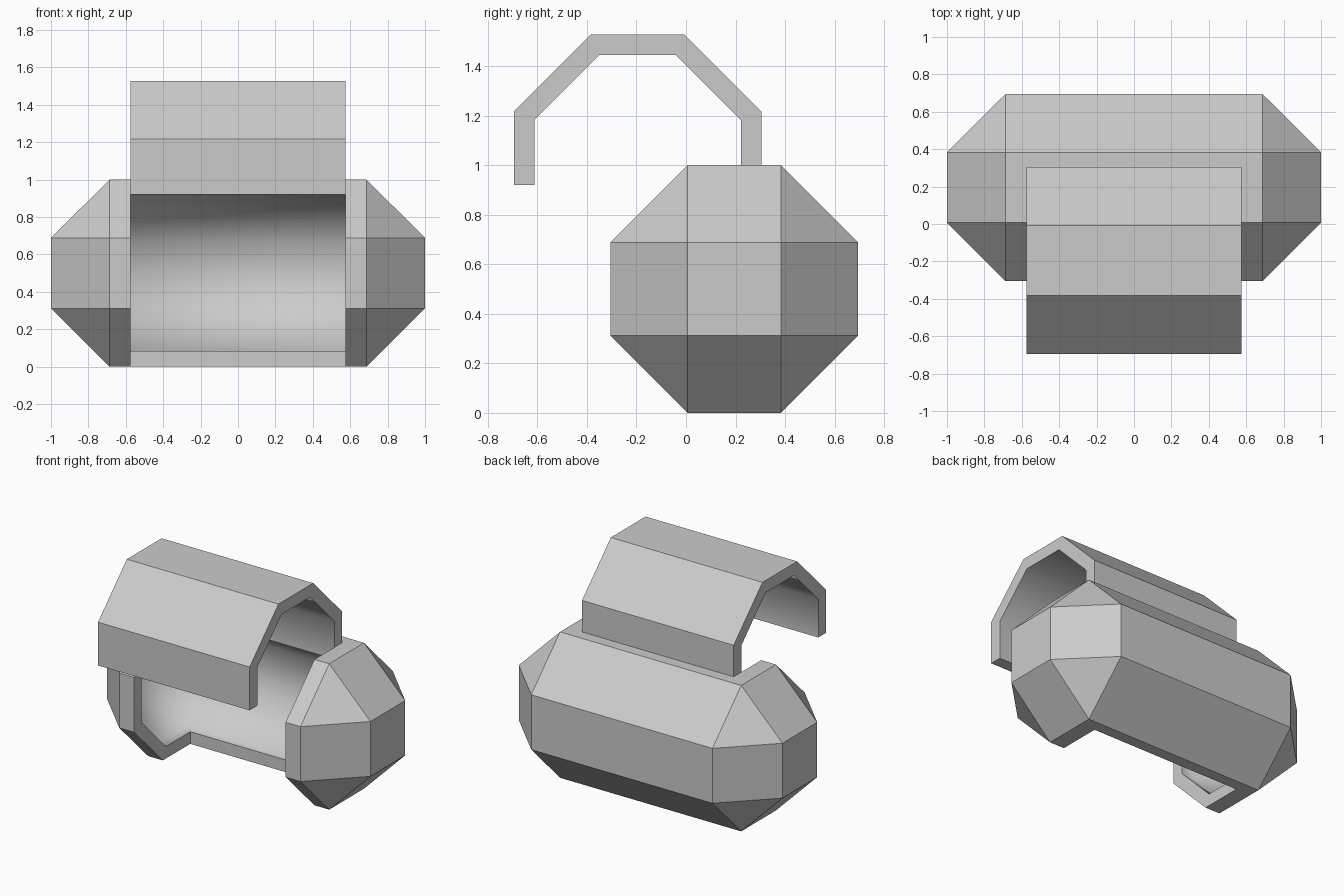
import bpy, bmesh

if "Cube" in bpy.data.objects:
    bpy.data.objects.remove(bpy.data.objects["Cube"])

HALF, FLAT = 0.5, 0.188      # octagon half extent and half side
THICK, INSET = 0.083, 0.034  # wall thickness and matching corner shift
BODY_Y, BODY_Z = 0.195, 0.5
LID_Y, LID_Z = -0.195, 1.028
OPEN_X, CUT_Y, LID_BOTTOM = 0.575, 0.304, 0.919


def make_object(name, bm, smooth=False):
    mesh = bpy.data.meshes.new(name)
    bmesh.ops.recalc_face_normals(bm, faces=bm.faces[:])
    for f in bm.faces:
        f.smooth = f.smooth or smooth
    bm.to_mesh(mesh)
    bm.free()
    obj = bpy.data.objects.new(name, mesh)
    bpy.context.collection.objects.link(obj)
    return obj


def capsule(name, end, shoulder, half, flat, smooth=False):
    """Faceted octagonal capsule lying along x."""
    bm = bmesh.new()
    for s in (-1, 1):
        for a in (-1, 1):
            for b in (-1, 1):
                for x, y, z in ((end, flat, flat), (shoulder, half, flat), (shoulder, flat, half)):
                    bm.verts.new((s * x, BODY_Y + a * y, BODY_Z + b * z))
    bmesh.ops.convex_hull(bm, input=bm.verts[:])
    bmesh.ops.dissolve_limit(bm, angle_limit=0.02, verts=bm.verts[:], edges=bm.edges[:])
    return make_object(name, bm, smooth)


def subtract(obj, cutter):
    mod = obj.modifiers.new("cut", 'BOOLEAN')
    mod.operation, mod.solver, mod.object = 'DIFFERENCE', 'EXACT', cutter
    bpy.context.view_layer.objects.active = obj
    bpy.ops.object.modifier_apply(modifier=mod.name)
    bpy.data.objects.remove(cutter)


# hollow body: outer capsule minus smooth-shaded cavity
body = capsule("capsule_body", 1.0, 0.687, HALF, FLAT)
cavity = capsule("cavity_cutter", 1.0 - THICK, 0.687 - INSET,
                 HALF - THICK, FLAT - INSET, smooth=True)
cavity.hide_render = True
subtract(body, cavity)

# opening through top, front and bottom
bm = bmesh.new()
bmesh.ops.create_cube(bm, size=1)
for v in bm.verts:
    v.co.x *= 2 * OPEN_X
    v.co.y = CUT_Y if v.co.y > 0 else -1
    v.co.z = 2 if v.co.z > 0 else -1
opening = make_object("opening_cutter", bm)
opening.hide_render = True
subtract(body, opening)


# lid: raised arch, the removed strip swung open about the top edge
def arch(half, flat):
    right = [(half, LID_BOTTOM - LID_Z), (half, flat), (flat, half)]
    pts = right + [(-y, z) for y, z in reversed(right)]
    return [(LID_Y + y, LID_Z + z) for y, z in pts]


outer, inner = arch(HALF, FLAT), arch(HALF - THICK, FLAT - INSET)
bm = bmesh.new()
rings = [[[bm.verts.new((x, y, z)) for y, z in prof] for prof in (outer, inner)]
         for x in (-OPEN_X, OPEN_X)]
(o0, i0), (o1, i1) = rings
for k in range(5):
    bm.faces.new((o0[k], o0[k + 1], o1[k + 1], o1[k]))
    bm.faces.new((i0[k], i1[k], i1[k + 1], i0[k + 1])).smooth = True
for k in (0, 5):
    bm.faces.new((o0[k], o1[k], i1[k], i0[k]))
for o, i in rings:
    bm.faces.new(o + i[::-1])
make_object("open_lid", bm)
